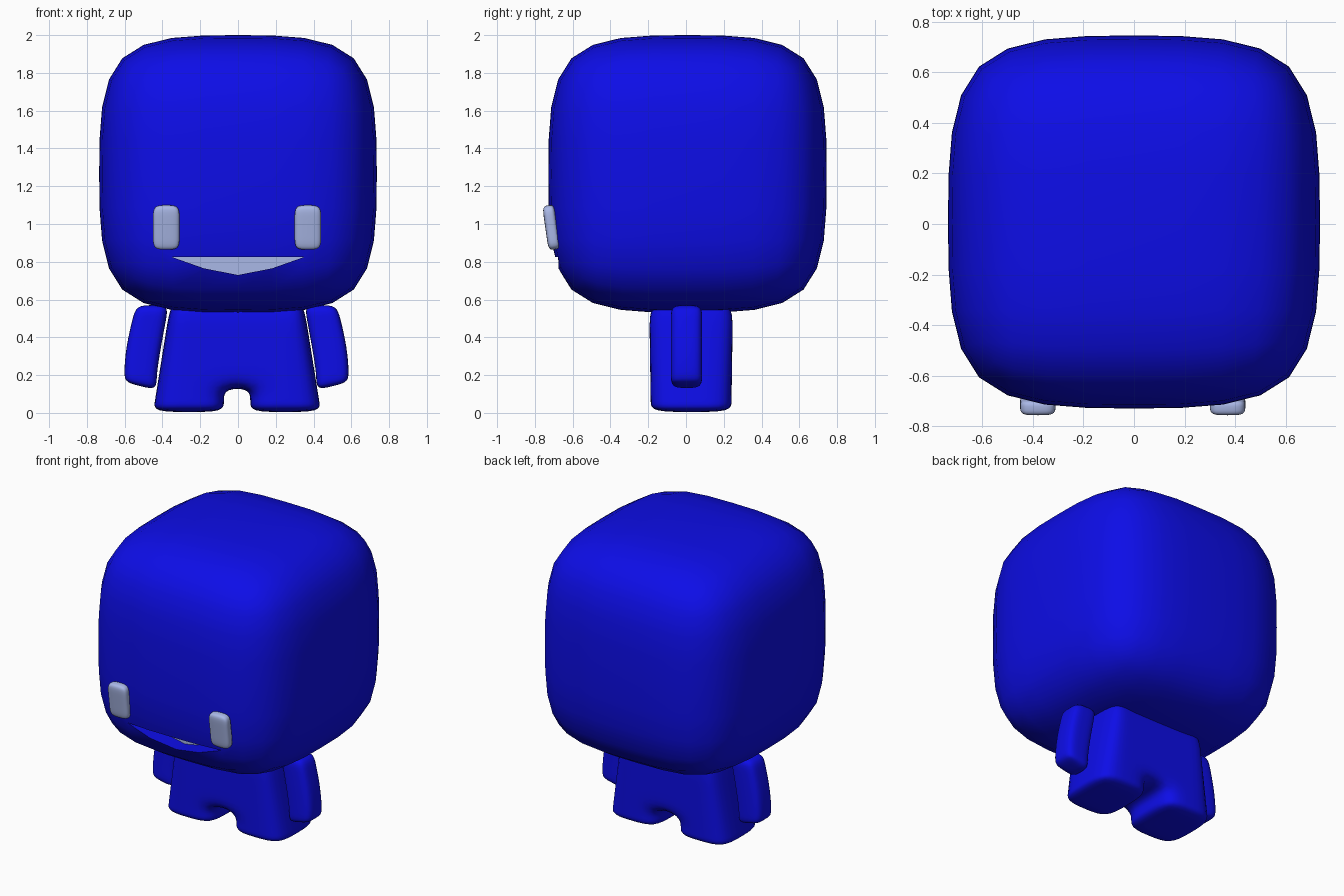
import bpy, bmesh, math
from mathutils import Matrix

if "Cube" in bpy.data.objects:
    bpy.data.objects.remove(bpy.data.objects["Cube"])


def material(name, rgb):
    m = bpy.data.materials.new(name)
    m.diffuse_color = (*rgb, 1)
    m.use_nodes = True
    m.node_tree.nodes["Principled BSDF"].inputs["Base Color"].default_value = m.diffuse_color
    return m


BLUE = material("deep_blue", (0.004, 0.004, 0.8))
PALE = material("pale_blue", (0.4, 0.48, 0.8))


def add_object(name, bm, mats):
    bmesh.ops.recalc_face_normals(bm, faces=bm.faces)
    me = bpy.data.meshes.new(name)
    bm.to_mesh(me)
    bm.free()
    ob = bpy.data.objects.new(name, me)
    bpy.context.collection.objects.link(ob)
    for m in mats:
        me.materials.append(m)
    return ob


def bake(ob, angle=40):
    """Apply all modifiers and shade smooth with sharp creases."""
    dg = bpy.context.evaluated_depsgraph_get()
    ob.data = bpy.data.meshes.new_from_object(ob.evaluated_get(dg))
    ob.modifiers.clear()
    bpy.ops.object.select_all(action='DESELECT')
    ob.select_set(True)
    bpy.context.view_layer.objects.active = ob
    bpy.ops.object.shade_smooth_by_angle(angle=math.radians(angle))


def block_cage(nx, ny, nz, place, filled=lambda i, j, k: True):
    """Outer skin of a block of cells; place(i, j, k) positions each corner."""
    bm = bmesh.new()
    verts = {}

    def inside(c):
        return all(0 <= a < n for a, n in zip(c, (nx, ny, nz))) and filled(*c)

    def vert(c):
        if c not in verts:
            verts[c] = bm.verts.new(place(*c))
        return verts[c]

    cells = [(i, j, k) for i in range(nx) for j in range(ny) for k in range(nz)]
    for c in filter(inside, cells):
        for ax in range(3):
            for side in (0, 1):
                n = list(c)
                n[ax] += 2 * side - 1
                if inside(tuple(n)):
                    continue
                ring = []
                for u, v in ((0, 0), (1, 0), (1, 1), (0, 1)):
                    p = list(c)
                    p[ax] += side
                    p[(ax + 1) % 3] += u
                    p[(ax + 2) % 3] += v
                    ring.append(vert(tuple(p)))
                bm.faces.new(ring)
    return bm


def soften(ob, levels=2):
    s = ob.modifiers.new("soften", 'SUBSURF')
    s.levels = s.render_levels = levels


# Head: softened cube
head = add_object("head", block_cage(2, 2, 2, lambda i, j, k: (
    0.735 * (i - 1), 0.008 + 0.737 * (j - 1), 1.265 + 0.735 * (k - 1))), [BLUE, PALE])
soften(head)

# Mouth: crescent recess with a pale back wall
bm = bmesh.new()
outline = [(-0.35, 0.825), (-0.18, 0.765), (0, 0.73), (0.18, 0.765), (0.35, 0.825)]
back = bm.faces.new([bm.verts.new((x, -0.56, z)) for x, z in outline])
ext = bmesh.ops.extrude_face_region(bm, geom=[back], use_keep_orig=True)
bmesh.ops.translate(bm, vec=(0, -0.4, 0),
                    verts=[g for g in ext["geom"] if isinstance(g, bmesh.types.BMVert)])
for f in bm.faces:
    if all(v.co.y > -0.6 for v in f.verts):
        f.material_index = 1
cutter = add_object("mouth_cutter", bm, [BLUE, PALE])
cutter.hide_render = True
cut = head.modifiers.new("mouth", 'BOOLEAN')
cut.operation = 'DIFFERENCE'
cut.solver = 'EXACT'
cut.object = cutter
bake(head)
bpy.data.objects.remove(cutter)

# Eyes: upright pebbles leaning with the face
for name, x in (("left_eye", -0.38), ("right_eye", 0.37)):
    bm = block_cage(2, 2, 3, lambda i, j, k: (
        0.07 * (i - 1), 0.032 * (j - 1), (-0.118, -0.05, 0.05, 0.118)[k]))
    bm.transform(Matrix.Translation((x, -0.713, 0.982)) @ Matrix.Rotation(math.radians(8), 4, 'X'))
    eye = add_object(name, bm, [PALE])
    soften(eye)
    bake(eye, 80)

# Body: tapered torso with two short legs
BODY_Z = (0.005, 0.06, 0.13, 0.24, 0.42, 0.62)


def body_point(i, j, k):
    z = BODY_Z[k]
    side = 0.445 - 0.16 * z
    x = (-side, -0.25, -0.07, 0.07, 0.25, side)[i]
    return (x - 0.005, 0.027 + (0.213 + 0.015 * z) * (j - 1), z)


body = add_object("body", block_cage(5, 2, 5, body_point,
                                     lambda i, j, k: i != 2 or k >= 2), [BLUE])
soften(body)
bake(body, 80)

# Arms: slanted rounded paddles
ARM = [  # height, inner edge, outer edge
    (0.14, 0.42, 0.585), (0.2, 0.425, 0.597), (0.35, 0.4, 0.585),
    (0.5, 0.372, 0.55), (0.57, 0.36, 0.53)]


def arm_cage(side):
    def place(i, j, k):
        z, a, b = ARM[k]
        x = a + (b - a) * i / 2
        lift = 0.02 * (i - 1) if k == 0 else 0
        return (side * x - 0.008, 0.003 + 0.083 * (j - 1), z + lift)
    return block_cage(2, 2, 4, place)


for name, side in (("left_arm", -1), ("right_arm", 1)):
    arm = add_object(name, arm_cage(side), [BLUE])
    soften(arm)
    bake(arm, 80)
